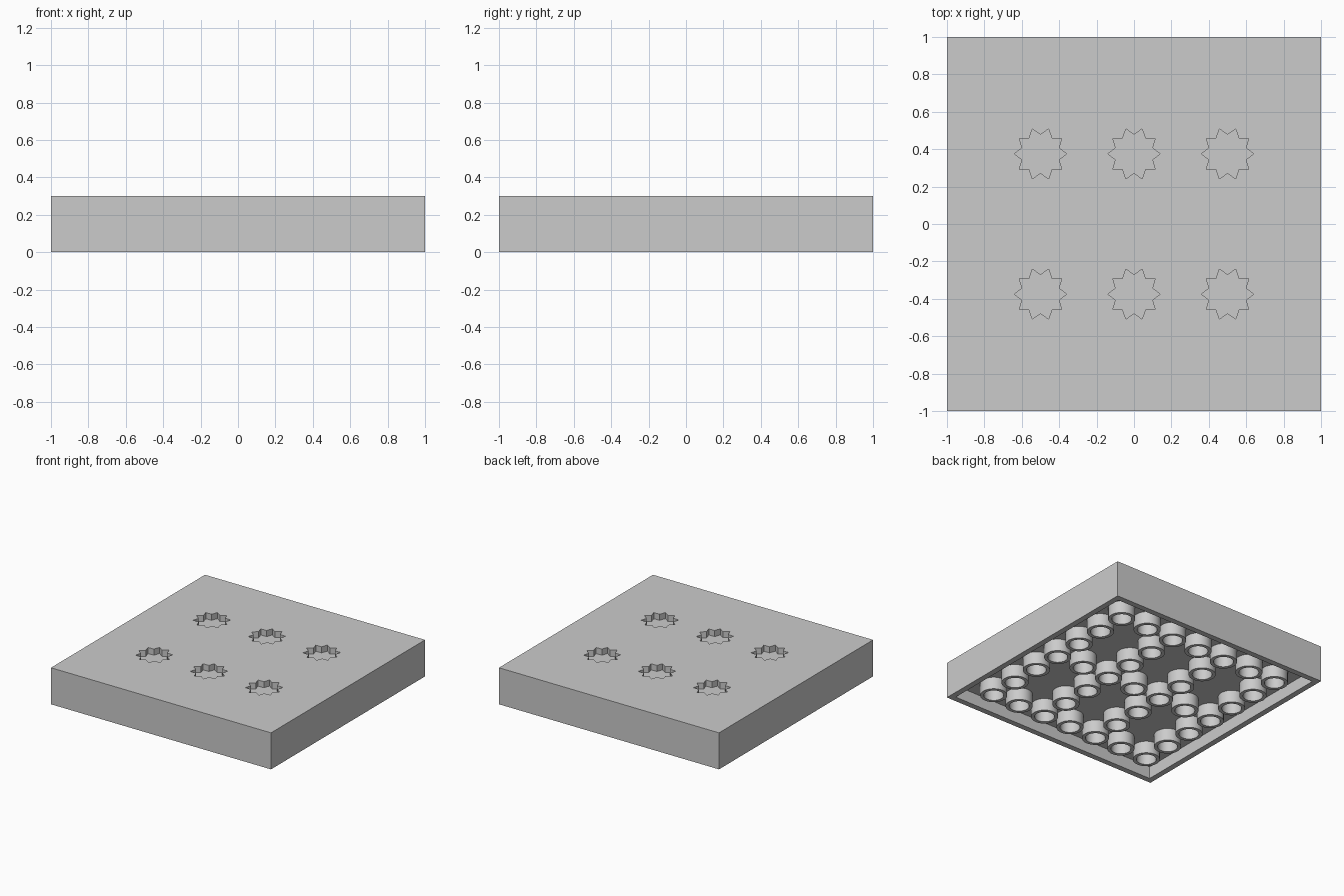
import bpy
import bmesh
from math import cos, sin, pi

HEIGHT = 0.30       # overall height
CEILING = 0.10      # underside recess depth
WALL = 0.047        # skirt thickness
PITCH = 0.25        # tube spacing
STAR_DEPTH = 0.05

cube = bpy.data.objects.get("Cube")
if cube:
    bpy.data.objects.remove(cube, do_unlink=True)

grey = bpy.data.materials.new("light grey")
grey.use_nodes = True
colour = (0.6, 0.6, 0.6, 1)
grey.diffuse_color = colour
grey.node_tree.nodes["Principled BSDF"].inputs["Base Color"].default_value = colour


def make_object(name, bm):
    bmesh.ops.recalc_face_normals(bm, faces=bm.faces)
    mesh = bpy.data.meshes.new(name)
    bm.to_mesh(mesh)
    bm.free()
    mesh.materials.append(grey)
    obj = bpy.data.objects.new(name, mesh)
    bpy.context.collection.objects.link(obj)
    return obj


def select_only(obj):
    bpy.ops.object.select_all(action='DESELECT')
    obj.select_set(True)
    bpy.context.view_layer.objects.active = obj


def add_prism(bm, outline, z0, z1):
    """Close a flat outline into a solid between two heights."""
    face = bm.faces.new([bm.verts.new((x, y, z0)) for x, y in outline])
    top = bmesh.ops.extrude_face_region(bm, geom=[face], use_keep_orig=True)["geom"]
    verts = [v for v in top if isinstance(v, bmesh.types.BMVert)]
    bmesh.ops.translate(bm, verts=verts, vec=(0, 0, z1 - z0))


def square(r):
    return [(-r, -r), (r, -r), (r, r), (-r, r)]


def star(cx, cy, points=10, outer=0.14, inner=0.103):
    radii = [outer, inner] * points
    return [(cx + r * cos(i * pi / points), cy + r * sin(i * pi / points))
            for i, r in enumerate(radii)]


# Square slab
bm = bmesh.new()
add_prism(bm, square(1), 0, HEIGHT)
slab = make_object("slab", bm)

# Cutter for the underside recess and the star-shaped sockets
bm = bmesh.new()
add_prism(bm, square(1 - WALL), -0.1, CEILING)
for x in (-0.5, 0, 0.5):
    for y in (-0.375, 0.375):
        add_prism(bm, star(x, y), HEIGHT - STAR_DEPTH, HEIGHT + 0.1)
cutter = make_object("recess_cutter", bm)
cutter.hide_render = True

cut = slab.modifiers.new("recesses", 'BOOLEAN')
cut.operation = 'DIFFERENCE'
cut.solver = 'EXACT'
cut.object = cutter
select_only(slab)
bpy.ops.object.modifier_apply(modifier=cut.name)
bpy.data.objects.remove(cutter, do_unlink=True)


def add_tube(bm, cx, cy, outer=0.102, inner=0.075, sides=32):
    """Open ring hanging from the ceiling down to the ground."""
    profile = [(outer, CEILING), (outer, 0), (inner, 0), (inner, CEILING)]
    rings = [[bm.verts.new((cx + r * cos(2 * pi * i / sides),
                            cy + r * sin(2 * pi * i / sides), z))
              for i in range(sides)] for r, z in profile]
    for a, b in zip(rings, rings[1:]):
        for i in range(sides):
            j = (i + 1) % sides
            bm.faces.new((a[i], b[i], b[j], a[j]))


# Underside tubes, left out beneath the star sockets
bm = bmesh.new()
for i in range(-3, 4):
    for j in range(-3, 4):
        under_socket = i in (-2, 0, 2) and abs(j) in (1, 2)
        if not under_socket:
            add_tube(bm, i * PITCH, j * PITCH)
tubes = make_object("underside_tubes", bm)
select_only(tubes)
bpy.ops.object.shade_smooth_by_angle()
